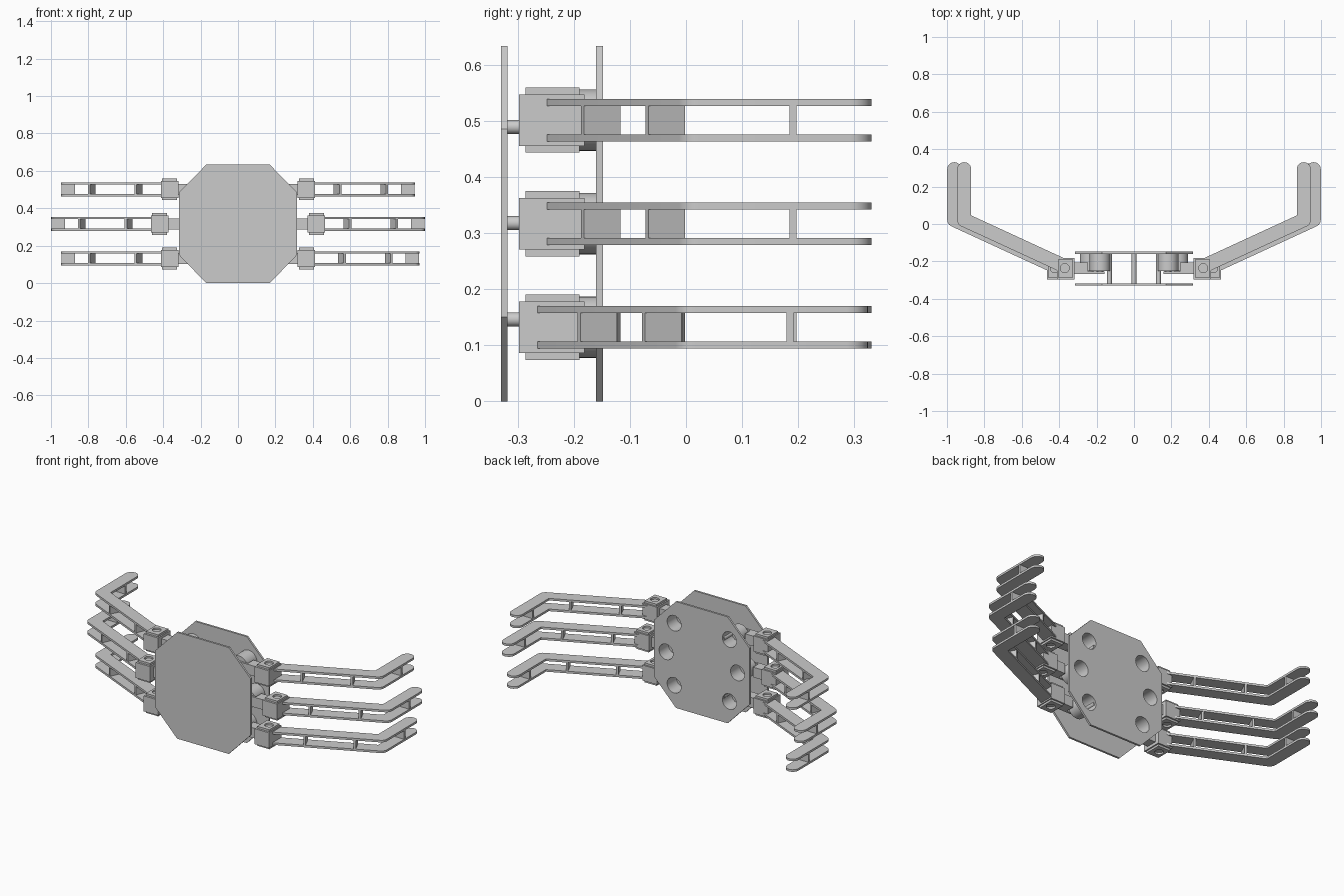
import bpy, bmesh
from math import sin, cos, pi, radians
from mathutils import Vector, Matrix

if "Cube" in bpy.data.objects:
    bpy.data.objects.remove(bpy.data.objects["Cube"])


def finish(name, bm, smooth=False):
    bmesh.ops.remove_doubles(bm, verts=bm.verts, dist=1e-5)
    bmesh.ops.recalc_face_normals(bm, faces=bm.faces)
    me = bpy.data.meshes.new(name)
    bm.to_mesh(me)
    bm.free()
    ob = bpy.data.objects.new(name, me)
    bpy.context.collection.objects.link(ob)
    if smooth:
        bpy.ops.object.select_all(action='DESELECT')
        ob.select_set(True)
        bpy.context.view_layer.objects.active = ob
        bpy.ops.object.shade_smooth_by_angle(angle=radians(35))
    return ob


def add_box(bm, lo, hi):
    c = [(a + b) / 2 for a, b in zip(lo, hi)]
    d = [abs(b - a) for a, b in zip(lo, hi)]
    bmesh.ops.create_cube(bm, size=1, matrix=Matrix.Translation(c) @ Matrix.Diagonal((*d, 1)))


def add_prism(bm, pts, offset):
    f = bm.faces.new([bm.verts.new(p) for p in pts])
    r = bmesh.ops.extrude_face_region(bm, geom=[f])
    bmesh.ops.translate(bm, vec=offset, verts=[v for v in r['geom'] if isinstance(v, bmesh.types.BMVert)])


def add_cyl(bm, center, r, length, axis='Y', seg=32):
    m = Matrix.Translation(center)
    if axis == 'Y':
        m = m @ Matrix.Rotation(pi / 2, 4, 'X')
    bmesh.ops.create_cone(bm, cap_ends=True, segments=seg, radius1=r, radius2=r, depth=length, matrix=m)


def cut(ob, cutter):
    cutter.hide_render = True
    cutter.hide_viewport = True
    mod = ob.modifiers.new("cut", 'BOOLEAN')
    mod.operation = 'DIFFERENCE'
    mod.solver = 'EXACT'
    mod.object = cutter


# row: name, height, outward offset
ROWS = [("upper", 0.501, 0.0), ("middle", 0.3165, 0.053), ("lower", 0.132, 0.0)]
SIDES = [("right", 1), ("left", -1)]

# octagonal body plates
OCT = [(-.17, 0), (.17, 0), (.315, .15), (.315, .485), (.17, .633), (-.17, .633), (-.315, .485), (-.315, .15)]
plates = []
for name, y in (("front_plate", -.33), ("back_plate", -.16)):
    bm = bmesh.new()
    add_prism(bm, [(x, y, z) for x, z in OCT], (0, .012, 0))
    plates.append(finish(name, bm))

# motor openings in the back plate
bm = bmesh.new()
for _, z, dx in ROWS:
    for _, s in SIDES:
        add_cyl(bm, (s * (.182 + dx), -.155, z), .046, .06)
cut(plates[1], finish("plate_hole_cutter", bm))

# spacers between the plates
bm = bmesh.new()
for x, z in ((-.131, .146), (.131, .146), (0, .3175), (-.131, .489), (.131, .489)):
    add_cyl(bm, (x, -.239, z), .0125, .16, seg=24)
finish("spacers", bm, True)


def leg_outline(dx, dy, s, z):
    h, a = .0375, radians(24.7)
    d = Vector((cos(a), sin(a)))
    n = Vector((-sin(a), cos(a)))
    S, K, E = Vector((.372, -.225)), Vector((.908, .022)), Vector((.908, .293))

    def arc(c, a0, a1, k):
        return [c + h * Vector((cos(t), sin(t))) for t in [a0 + (a1 - a0) * i / k for i in range(k + 1)]]
    n2 = Vector((-1, 0))
    pts = arc(S, a + pi / 2, a + 1.5 * pi, 12) + arc(K, a - pi / 2, 0, 6) + arc(E, 0, pi, 12)
    pts.append(K + h * (n + n2) / (1 + n.dot(n2)))
    return [(s * (p.x + dx), p.y + dy, z) for p in pts]


for row, z, dx in ROWS:
    for side, s in SIDES:
        tag = f"{row}_{side}"
        # hollow motor cup, open to the back
        bm = bmesh.new()
        prof = [(0, -.25), (.055, -.25), (.055, -.159), (.046, -.159), (.046, -.235), (0, -.235)]
        cx = s * (.182 + dx)
        vs = [bm.verts.new((cx + r, y, z)) for r, y in prof]
        es = [bm.edges.new(p) for p in zip(vs, vs[1:])]
        bmesh.ops.spin(bm, geom=vs + es, cent=(cx, 0, z), axis=(0, 1, 0), angle=2 * pi, steps=32)
        finish("motor_" + tag, bm, True)

        # swing arm from motor to hip
        bm = bmesh.new()
        add_box(bm, (s * (.157 + dx), -.267, z - .03), (s * (.33 + dx), -.255, z + .03))
        add_box(bm, (s * (.245 + dx), -.262, z - .03), (s * (.33 + dx), -.205, z + .03))
        add_cyl(bm, (cx, -.252, z), .018, .012, seg=24)
        finish("swing_arm_" + tag, bm)

        # hip housing with a taller joint block through it
        bm = bmesh.new()
        add_box(bm, (s * (.318 + dx), -.298, z - .046), (s * (.412 + dx), -.181, z + .046))
        finish("hip_housing_" + tag, bm)
        for nm, sz in (("top", 1), ("bottom", -1)):
            bm = bmesh.new()
            add_box(bm, (s * (.326 + dx), -.286, z + sz * .04), (s * (.406 + dx), -.19, z + sz * .058))
            cap = finish(f"hip_cap_{nm}_{tag}", bm)
            bm = bmesh.new()
            add_cyl(bm, (s * (.37 + dx), -.236, z + sz * .06), .024, .024, 'Z')
            cut(cap, finish(f"hip_hole_cutter_{nm}_{tag}", bm))

        # bent leg: two parallel rails
        lx, ly = (dx + .024, -.006) if tag == "lower_right" else (dx, 0)
        bm = bmesh.new()
        for z0 in (z - .038, z + .0255):
            add_prism(bm, leg_outline(lx, ly, s, z0), (0, 0, .0125))
        finish("leg_rails_" + tag, bm, True)

        # cross webs between the rails
        bm = bmesh.new()
        for x, y, ang in ((.532, -.152, 24.7), (.782, -.037, 24.7), (.908, .191, 90)):
            m = (Matrix.Translation((s * (x + lx), y + ly, z)) @ Matrix.Rotation(s * radians(ang), 4, 'Z')
                 @ Matrix.Diagonal((.0125, .072, .056, 1)))
            bmesh.ops.create_cube(bm, size=1, matrix=m)
        finish("leg_webs_" + tag, bm)
